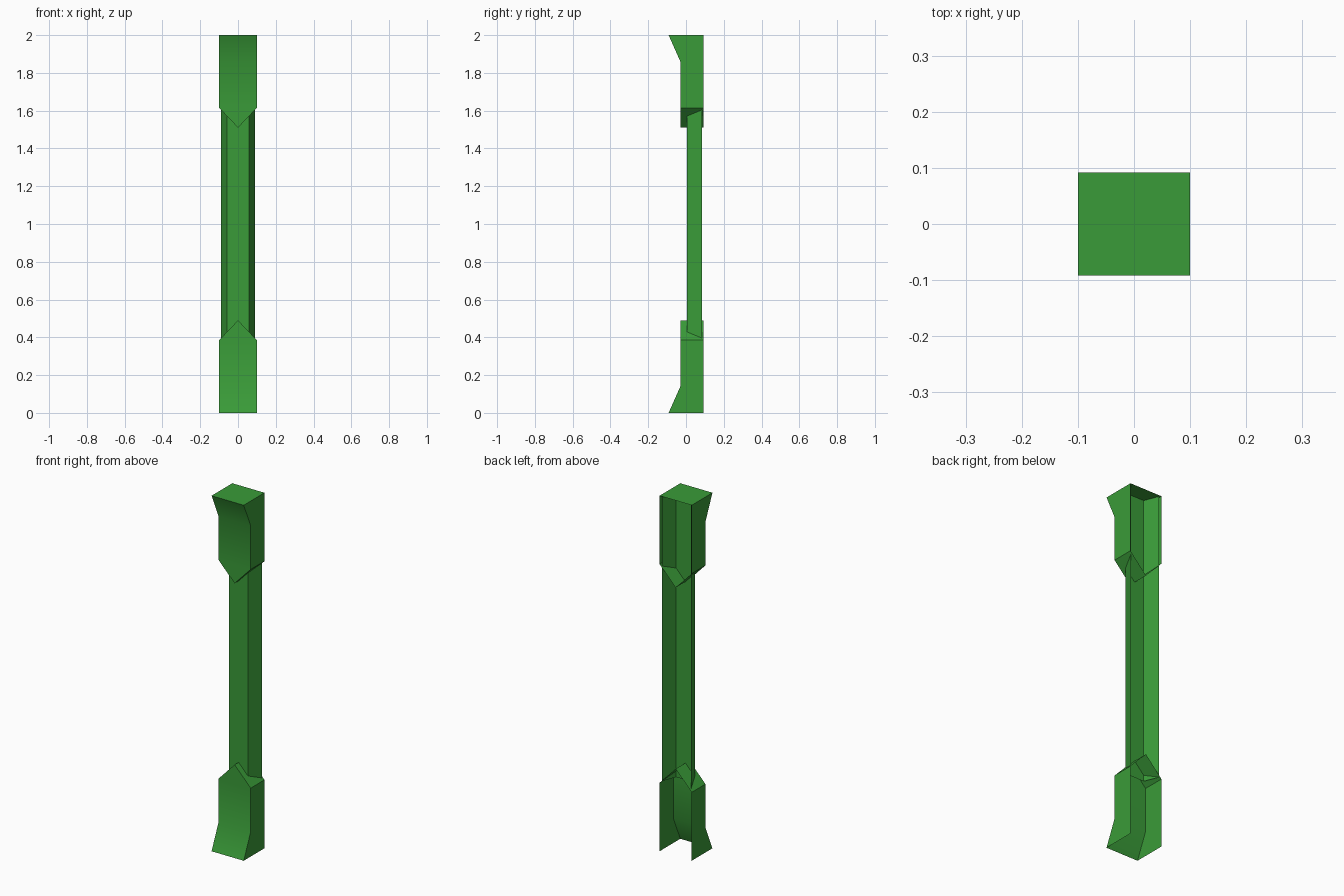
import bpy
import bmesh

cube = bpy.data.objects.get("Cube")
if cube:
    bpy.data.objects.remove(cube, do_unlink=True)

green = bpy.data.materials.new("green paint")
green.use_nodes = True
color = (0.042, 0.33, 0.04, 1)
green.diffuse_color = color
green.node_tree.nodes["Principled BSDF"].inputs["Base Color"].default_value = color

HALF, BACK, FRONT, FLARE = 0.1, 0.092, -0.03, -0.092


def finish(bm, name):
    mesh = bpy.data.meshes.new(name)
    bm.to_mesh(mesh)
    bm.free()
    obj = bpy.data.objects.new(name, mesh)
    bpy.context.collection.objects.link(obj)
    mesh.materials.append(green)
    bpy.ops.object.select_all(action="DESELECT")
    obj.select_set(True)
    bpy.context.view_layer.objects.active = obj
    bpy.ops.object.shade_smooth_by_angle(angle=0.52)
    return obj


def skin(bm, rows):
    """Quads between successive open rows of vertices."""
    for low, high in zip(rows, rows[1:]):
        for i in range(len(low) - 1):
            bm.faces.new((low[i], low[i + 1], high[i + 1], high[i]))


def end_block(name, upside_down):
    """Open-backed block with a flared end and a gabled inner end."""
    bm = bmesh.new()
    rows = []
    for z, front in ((0, FLARE), (0.14, FRONT), (0.385, FRONT)):
        outline = ((-HALF, BACK), (-HALF, front), (HALF, front), (HALF, BACK))
        rows.append([bm.verts.new((x, y, z)) for x, y in outline])
    skin(bm, rows)

    # Gable front and its two slopes
    back_l, front_l, front_r, back_r = rows[-1]
    ridge_front = bm.verts.new((0, FRONT, 0.49))
    ridge_back = bm.verts.new((0, BACK, 0.49))
    bm.faces.new((front_l, front_r, ridge_front))
    bm.faces.new((front_r, back_r, ridge_back, ridge_front))
    bm.faces.new((back_l, front_l, ridge_front, ridge_back))

    if upside_down:
        # Closed top plate
        bm.faces.new(rows[0][::-1])
        for v in bm.verts:
            v.co.z = 2 - v.co.z
        bmesh.ops.reverse_faces(bm, faces=bm.faces[:])
    return finish(bm, name)


end_block("base_block", False)
end_block("top_block", True)

# Open-backed shaft with slanted sides
bm = bmesh.new()
section = ((-0.09, 0.085), (-0.058, 0.005), (0.058, 0.005), (0.09, 0.085))
skin(bm, [[bm.verts.new((x, y, z)) for x, y in section] for z in (0.395, 1.998)])
finish(bm, "shaft")
